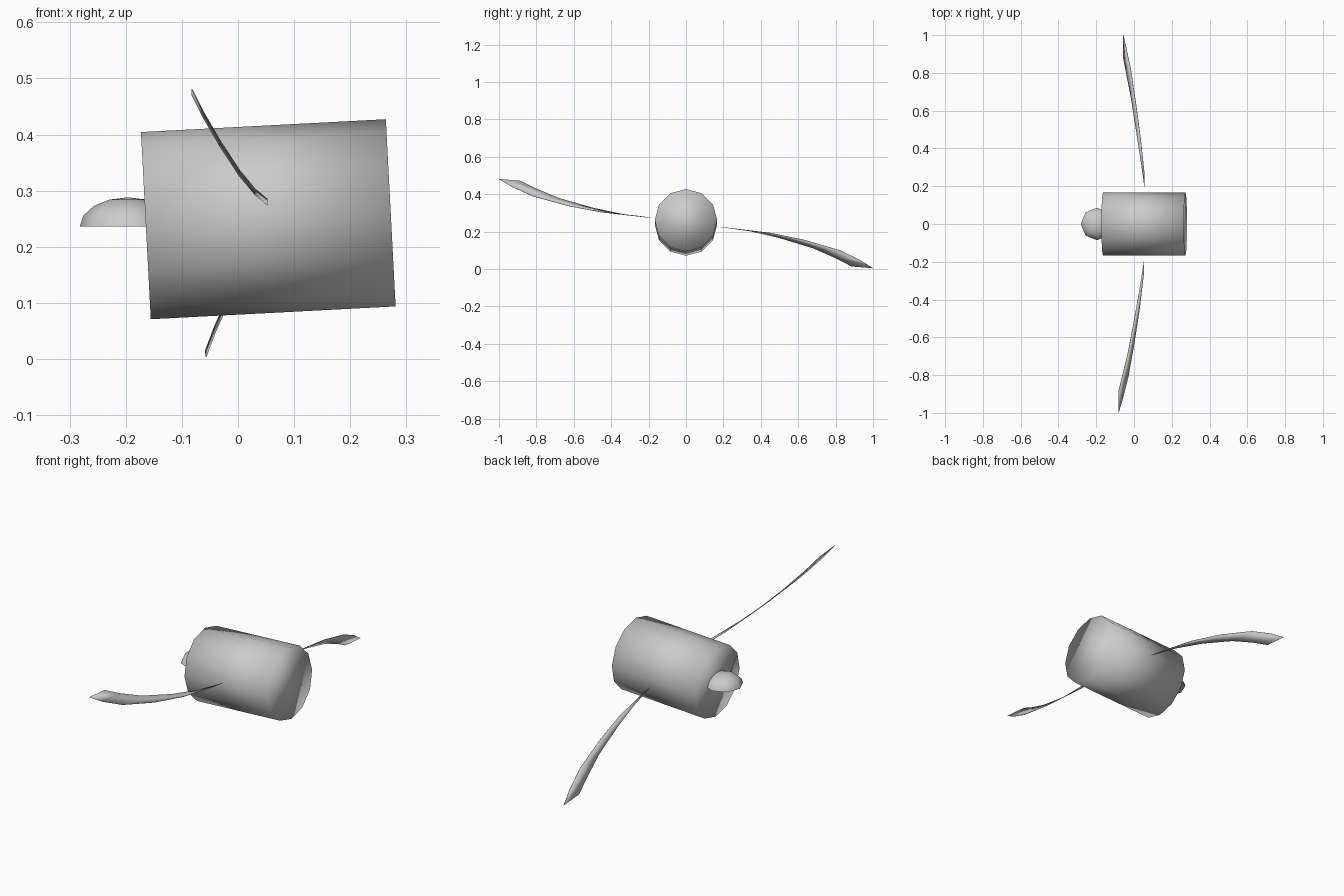
import bpy
import bmesh
from math import pi, radians
from mathutils import Matrix, Vector

cube = bpy.data.objects.get("Cube")
if cube:
    bpy.data.objects.remove(cube, do_unlink=True)

grey = bpy.data.materials.new("plain_grey")
grey.use_nodes = True
grey.diffuse_color = (0.6, 0.6, 0.6, 1)
grey.node_tree.nodes["Principled BSDF"].inputs["Base Color"].default_value = (0.6, 0.6, 0.6, 1)

CENTRE = Vector((0.054, 0, 0.249))
TILT = Matrix.Rotation(radians(-3), 4, "Y")
AXIS = TILT @ Vector((1, 0, 0))


def add_object(name, bm):
    bmesh.ops.recalc_face_normals(bm, faces=bm.faces)
    for face in bm.faces:
        face.smooth = True
    mesh = bpy.data.meshes.new(name)
    bm.to_mesh(mesh)
    bm.free()
    mesh.materials.append(grey)
    obj = bpy.data.objects.new(name, mesh)
    bpy.context.collection.objects.link(obj)
    return obj


# Hub: tilted twelve-sided drum, softly shaded across its end caps
bm = bmesh.new()
bmesh.ops.create_cone(bm, cap_ends=True, segments=12, radius1=0.167, radius2=0.167, depth=0.437)
bm.transform(Matrix.Translation(CENTRE) @ TILT @ Matrix.Rotation(pi / 2, 4, "Y"))
add_object("hub", bm)

# Nose: flattened half sphere against the hub's end
bm = bmesh.new()
bmesh.ops.create_uvsphere(bm, u_segments=8, v_segments=8, radius=1)
bmesh.ops.delete(bm, geom=[v for v in bm.verts if v.co.z < -0.01], context="VERTS")
rim = [e for e in bm.edges if e.is_boundary]
bmesh.ops.holes_fill(bm, edges=rim)
for edge in rim:
    edge.smooth = False
bm.transform(Matrix.Translation((-0.196, 0, 0.236)) @ Matrix.Diagonal((0.086, 0.086, 0.052, 1)))
add_object("nose_dome", bm)

# Blade stations from root to tip: x, z, inner y, outer y
STATIONS = [
    (0.053, 0.279, -0.19, -0.26),
    (0.030, 0.298, -0.34, -0.45),
    (0.002, 0.332, -0.50, -0.63),
    (-0.032, 0.384, -0.68, -0.82),
    (-0.061, 0.434, -0.80, -0.93),
    (-0.082, 0.476, -0.885, -1.0),
]


def add_blade(name, turn):
    bm = bmesh.new()
    rows = [(bm.verts.new((x, inner, z - 0.005)), bm.verts.new((x, outer, z + 0.005)))
            for x, z, inner, outer in STATIONS]
    for (a, b), (c, d) in zip(rows, rows[1:]):
        bm.faces.new((a, b, d, c))
    bm.transform(Matrix.Translation(CENTRE) @ Matrix.Rotation(turn, 4, AXIS)
                 @ Matrix.Translation(-CENTRE))
    blade = add_object(name, bm)
    thin = blade.modifiers.new("thickness", "SOLIDIFY")
    thin.thickness = 0.002
    thin.offset = 0
    bpy.context.view_layer.objects.active = blade
    blade.select_set(True)
    bpy.ops.object.shade_smooth_by_angle(angle=radians(40))
    blade.select_set(False)


# Two blades, opposite each other around the hub's axis
add_blade("front_blade", 0)
add_blade("back_blade", pi)
